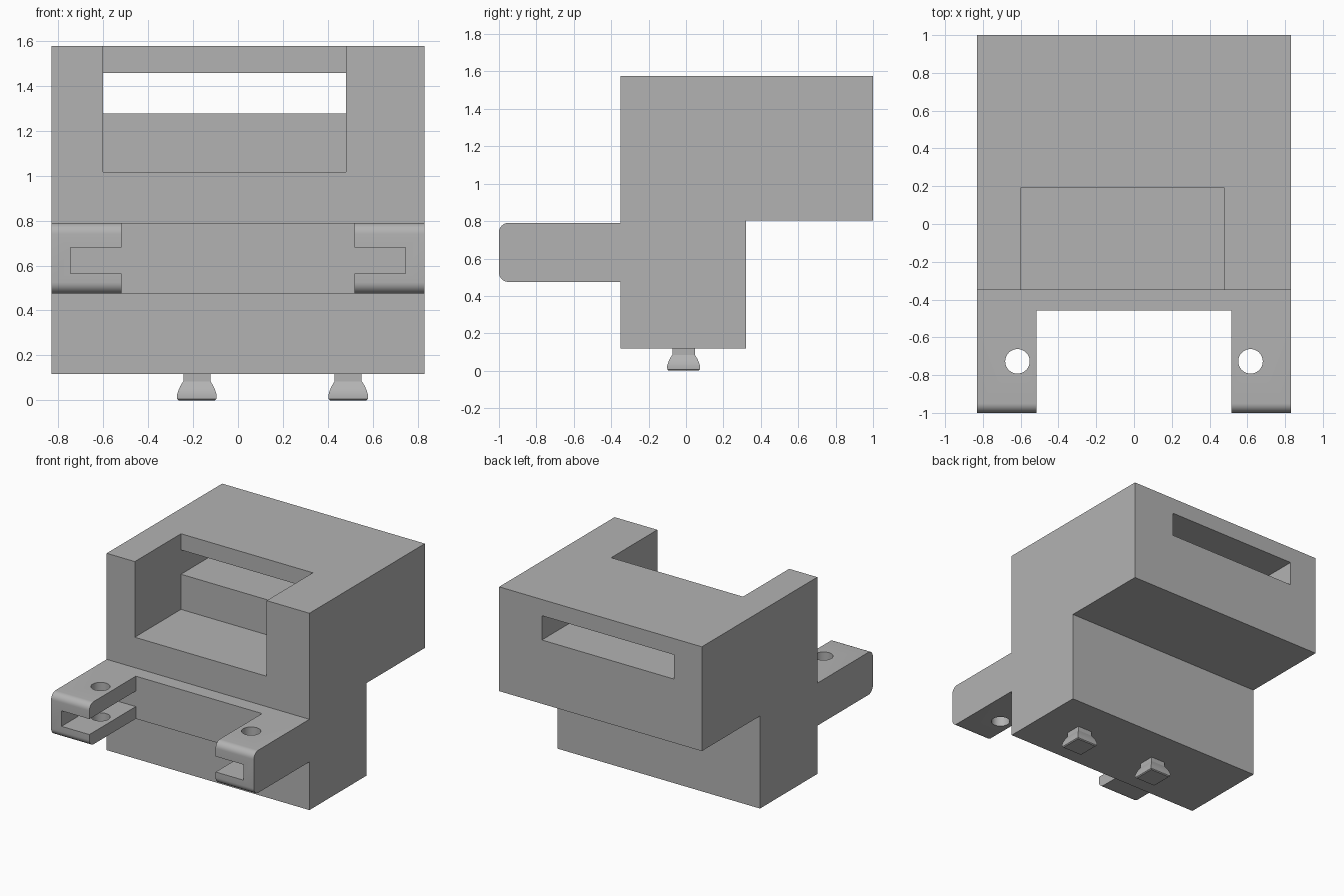
import bpy
import bmesh
import math

cube = bpy.data.objects.get("Cube")
if cube:
    bpy.data.objects.remove(cube, do_unlink=True)

grey = bpy.data.materials.new("plain_grey")
grey.use_nodes = True
COLOUR = (0.45, 0.45, 0.45, 1)
grey.diffuse_color = COLOUR
grey.node_tree.nodes["Principled BSDF"].inputs["Base Color"].default_value = COLOUR


def make_object(name, bm):
    bmesh.ops.recalc_face_normals(bm, faces=bm.faces)
    mesh = bpy.data.meshes.new(name)
    bm.to_mesh(mesh)
    bm.free()
    mesh.materials.append(grey)
    obj = bpy.data.objects.new(name, mesh)
    bpy.context.collection.objects.link(obj)
    return obj


def select_only(obj):
    bpy.ops.object.select_all(action="DESELECT")
    obj.select_set(True)
    bpy.context.view_layer.objects.active = obj


def box(name, x0, x1, y0, y1, z0, z1):
    bm = bmesh.new()
    bmesh.ops.create_cube(bm, size=1)
    for v in bm.verts:
        v.co.x = x1 if v.co.x > 0 else x0
        v.co.y = y1 if v.co.y > 0 else y0
        v.co.z = z1 if v.co.z > 0 else z0
    return make_object(name, bm)


def cylinder(name, x, y, z, radius, depth):
    bm = bmesh.new()
    bmesh.ops.create_cone(bm, cap_ends=True, segments=32, radius1=radius,
                          radius2=radius, depth=depth)
    bmesh.ops.translate(bm, verts=bm.verts, vec=(x, y, z))
    return make_object(name, bm)


def cut(target, cutter):
    cutter.hide_render = True
    mod = target.modifiers.new("cut", "BOOLEAN")
    mod.operation = "DIFFERENCE"
    mod.solver = "EXACT"
    mod.object = cutter
    select_only(target)
    bpy.ops.object.modifier_apply(modifier=mod.name)
    bpy.data.objects.remove(cutter, do_unlink=True)


def arc(cy, cz, r, start, steps=8):
    angles = [math.radians(start + 90 * i / steps) for i in range(steps + 1)]
    return [(cy + r * math.cos(a), cz + r * math.sin(a)) for a in angles]


# Housing: side profile with rounded arm nose, extruded across the width
W, R = 0.83, 0.05
ARM_LOW, ARM_TOP = 0.475, 0.79
profile = [(-0.35, 1.575), (-0.35, ARM_TOP)]
profile += arc(-1 + R, ARM_TOP - R, R, 90)
profile += arc(-1 + R, ARM_LOW + R, R, 180)
profile += [(-0.35, ARM_LOW), (-0.35, 0.118), (0.32, 0.118),
            (0.32, 0.803), (1, 0.803), (1, 1.575)]
bm = bmesh.new()
face = bm.faces.new([bm.verts.new((-W, y, z)) for y, z in profile])
ext = bmesh.ops.extrude_face_region(bm, geom=[face])
moved = [g for g in ext["geom"] if isinstance(g, bmesh.types.BMVert)]
bmesh.ops.translate(bm, verts=moved, vec=(2 * W, 0, 0))
housing = make_object("housing", bm)

# Open tray at the top front and the window through the back wall
cut(housing, box("tray_cutter", -0.6, 0.48, -0.5, 0.19, 1.015, 1.7))
cut(housing, box("window_cutter", -0.6, 0.48, 0.1, 1.1, 1.275, 1.455))

# Gap between the arms, slots in the arms, and pin holes
cut(housing, box("arm_gap_cutter", -0.517, 0.517, -1.1, -0.457, 0.4, 0.9))
for side in (-1, 1):
    xs = sorted((side * 0.45, side * 0.745))
    cut(housing, box("slot_cutter", xs[0], xs[1], -1.1, -0.457, 0.565, 0.68))
    cut(housing, cylinder("pin_cutter", side * 0.617, -0.727, 0.63, 0.065, 0.6))
select_only(housing)
bpy.ops.object.shade_smooth_by_angle(angle=math.radians(30))

# Square pegs underneath: flared head and straight neck
PEG = [(0.0, 0.08), (0.006, 0.087), (0.025, 0.088), (0.045, 0.082),
       (0.065, 0.073), (0.085, 0.061), (0.085, 0.06), (0.12, 0.06)]
for name, x in (("right_peg", -0.183), ("left_peg", 0.49)):
    bm = bmesh.new()
    rings = [[bm.verts.new((x + sx * h, sy * h - 0.013, z))
              for sx, sy in ((-1, -1), (1, -1), (1, 1), (-1, 1))]
             for z, h in PEG]
    for low, high in zip(rings, rings[1:]):
        for i in range(4):
            j = (i + 1) % 4
            bm.faces.new((low[i], low[j], high[j], high[i]))
    bm.faces.new(rings[0])
    bm.faces.new(rings[-1])
    peg = make_object(name, bm)
    select_only(peg)
    bpy.ops.object.shade_smooth_by_angle(angle=math.radians(25))
